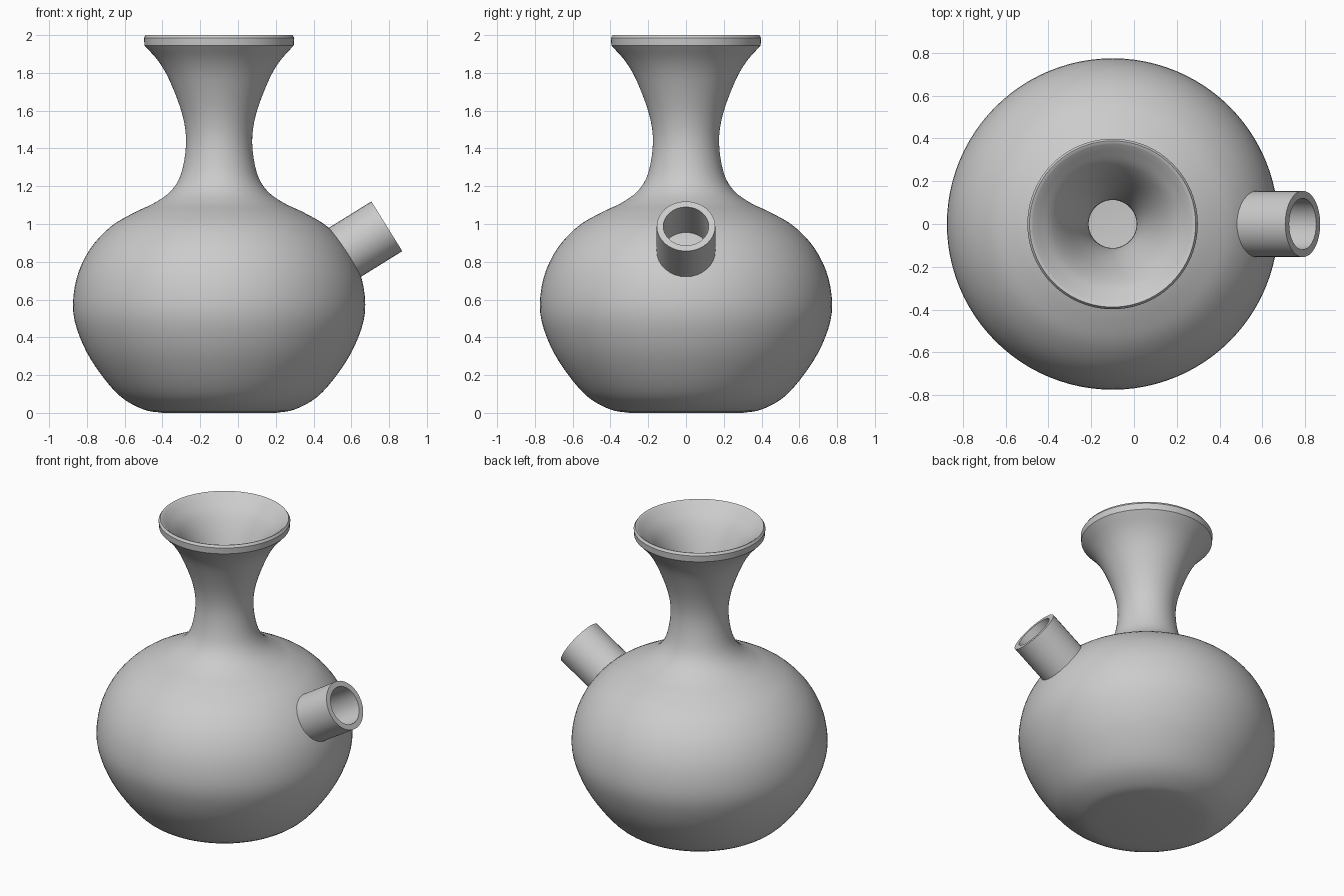
import bpy, bmesh, math
from mathutils import Vector, Matrix

if "Cube" in bpy.data.objects:
    bpy.data.objects.remove(bpy.data.objects["Cube"])

clay = bpy.data.materials.new("plain grey")
clay.diffuse_color = (0.6, 0.6, 0.6, 1)
clay.use_nodes = True
clay.node_tree.nodes["Principled BSDF"].inputs["Base Color"].default_value = clay.diffuse_color


def smooth_curve(pts, steps=4):
    """Catmull-Rom curve through the profile points."""
    p = [Vector(q) for q in pts]
    p = [2 * p[0] - p[1]] + p + [2 * p[-1] - p[-2]]
    out = []
    for i in range(1, len(p) - 2):
        a, b, c, d = p[i - 1:i + 3]
        for k in range(steps):
            t = k / steps
            out.append(0.5 * (2 * b + (c - a) * t + (2 * a - 5 * b + 4 * c - d) * t * t
                              + (3 * b - a - 3 * c + d) * t ** 3))
    return out + [p[-2]]


def lathe(name, profile, segments, matrix, closed=False):
    """Revolve (radius, height) points about the local z axis."""
    bm = bmesh.new()
    rings = []
    for r, z in profile:
        if r < 1e-5:
            rings.append([bm.verts.new((0, 0, z))] * segments)
        else:
            rings.append([bm.verts.new((r * math.cos(a), r * math.sin(a), z))
                          for a in (2 * math.pi * i / segments for i in range(segments))])
    pairs = list(zip(rings, rings[1:]))
    if closed:
        pairs.append((rings[-1], rings[0]))
    for lo, hi in pairs:
        for i in range(segments):
            j = (i + 1) % segments
            bm.faces.new(list(dict.fromkeys((lo[i], lo[j], hi[j], hi[i]))))
    bmesh.ops.recalc_face_normals(bm, faces=bm.faces)
    mesh = bpy.data.meshes.new(name)
    bm.to_mesh(mesh)
    bm.free()
    mesh.materials.append(clay)
    obj = bpy.data.objects.new(name, mesh)
    obj.matrix_world = matrix
    bpy.context.collection.objects.link(obj)
    bpy.ops.object.select_all(action='DESELECT')
    obj.select_set(True)
    bpy.context.view_layer.objects.active = obj
    bpy.ops.object.shade_smooth_by_angle(angle=math.radians(30))
    return obj


# Vessel: round body, waisted neck and flared mouth, with a hollow inside
outer = smooth_curve([(0.30, 0.0), (0.40, 0.018), (0.52, 0.085), (0.63, 0.21), (0.72, 0.36),
                      (0.772, 0.53), (0.755, 0.71), (0.685, 0.865), (0.575, 0.985),
                      (0.45, 1.06), (0.345, 1.11), (0.255, 1.175), (0.20, 1.27),
                      (0.175, 1.43), (0.195, 1.58), (0.26, 1.755), (0.32, 1.86),
                      (0.395, 1.945)])
rim = [(0.398, 1.985), (0.388, 2.0)]
inner = smooth_curve([(0.38, 1.998), (0.34, 1.965), (0.275, 1.90), (0.207, 1.78),
                      (0.137, 1.594), (0.112, 1.43), (0.14, 1.24), (0.21, 1.12),
                      (0.31, 1.06), (0.43, 1.0), (0.54, 0.94), (0.64, 0.83), (0.695, 0.70),
                      (0.71, 0.53), (0.66, 0.37), (0.58, 0.24), (0.48, 0.13), (0.38, 0.075)])
lathe("vessel", [(0, 0)] + outer + rim + inner + [(0, 0.07)], 96,
      Matrix.Translation((-0.1, 0, 0)))

# Spout: short open tube tilted up from the shoulder
start, end = Vector((0.5625, 0, 0.848)), Vector((0.788, 0, 0.988))
axis = end - start
length = axis.length
lathe("spout", [(0.155, 0), (0.155, length), (0.12, length), (0.12, 0)], 32,
      Matrix.Translation(start) @ axis.to_track_quat('Z', 'Y').to_matrix().to_4x4(), closed=True)
